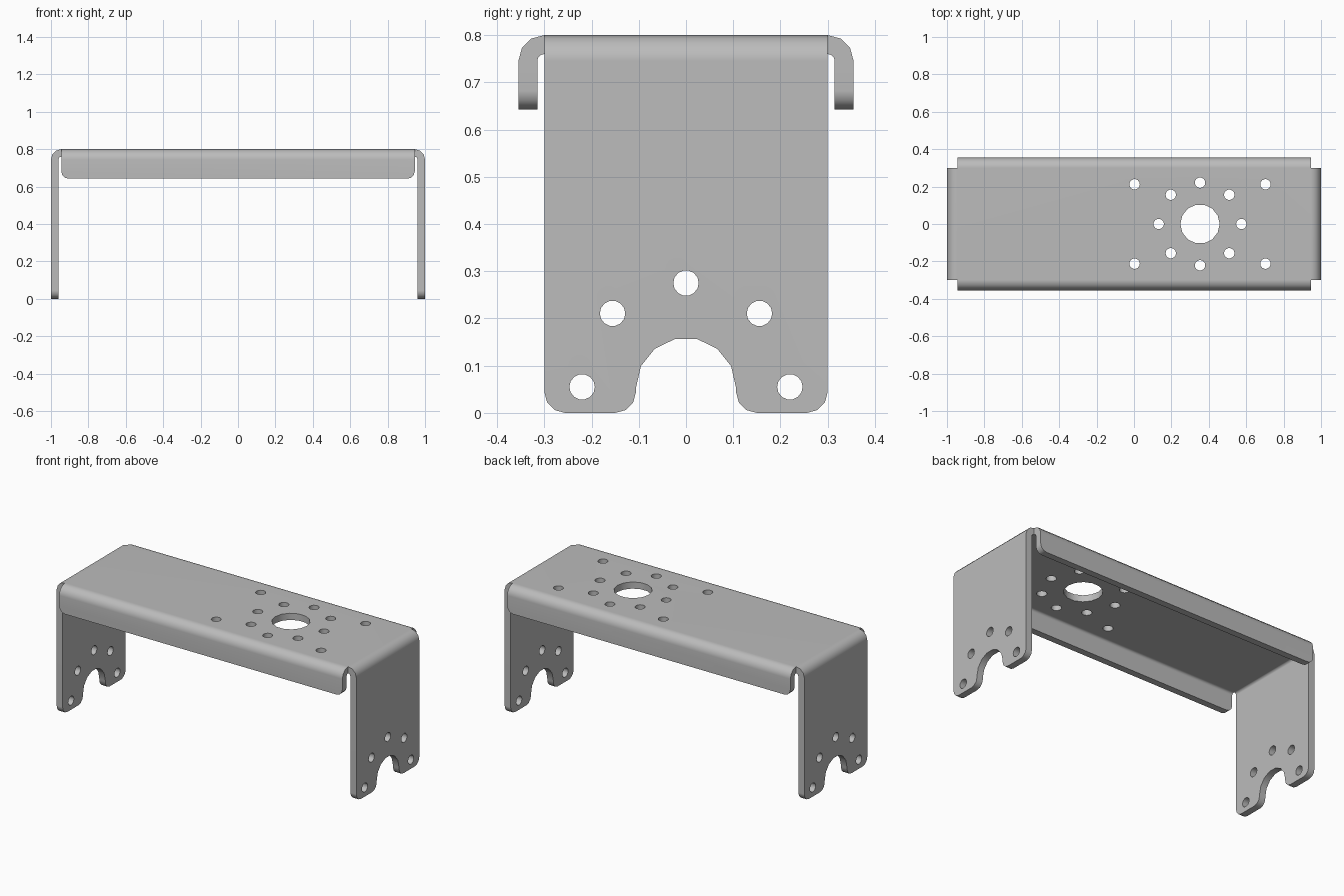
import bpy
import bmesh
from math import sin, cos, radians, pi
from mathutils import Vector

cube = bpy.data.objects.get("Cube")
if cube:
    bpy.data.objects.remove(cube, do_unlink=True)

# Sheet sizes
HEIGHT, THICK = 0.8, 0.04
BEND_IN, BEND_OUT = 0.015, 0.055
BEND_X, BEND_Y, BEND_Z = 0.945, 0.3, HEIGHT - BEND_OUT
LIP_Z = 0.642
FILLET = 0.044

steel = bpy.data.materials.new("plain grey steel")
steel.use_nodes = True
grey = (0.5, 0.5, 0.5, 1)
steel.diffuse_color = grey
steel.node_tree.nodes["Principled BSDF"].inputs["Base Color"].default_value = grey


def arc(u, v, r, start, end, n=3):
    angles = [radians(start + (end - start) * i / n) for i in range(n + 1)]
    return [(u + r * cos(a), v + r * sin(a)) for a in angles]


def mirrored(points):
    return [(-u, v) for u, v in reversed(points)]


def place(axis, u, v, w):
    """Profile point (u, v) at depth w along the given axis."""
    return Vector({"x": (w, u, v), "y": (u, w, v), "z": (u, v, w)}[axis])


def add_prism(bm, points, axis, low, high):
    rings = [[bm.verts.new(place(axis, u, v, w)) for u, v in points] for w in (low, high)]
    faces = [bm.faces.new(ring) for ring in rings]
    for i in range(len(points)):
        j = (i + 1) % len(points)
        faces.append(bm.faces.new((rings[0][i], rings[0][j], rings[1][j], rings[1][i])))
    bmesh.ops.recalc_face_normals(bm, faces=faces)


def finish(bm, name):
    mesh = bpy.data.meshes.new(name)
    bm.to_mesh(mesh)
    bm.free()
    mesh.materials.append(steel)
    obj = bpy.data.objects.new(name, mesh)
    bpy.context.collection.objects.link(obj)
    return obj


def combine(target, tool, operation):
    mod = target.modifiers.new(operation.lower(), "BOOLEAN")
    mod.operation, mod.solver, mod.object = operation, "EXACT", tool
    bpy.context.view_layer.objects.active = target
    bpy.ops.object.modifier_apply(modifier=mod.name)
    bpy.data.objects.remove(tool, do_unlink=True)


# Folded strip: deck with a leg at each end
outer = [(1, 0)] + arc(BEND_X, BEND_Z, BEND_OUT, 0, 90)
inner = [(1 - THICK, 0)] + arc(BEND_X, BEND_Z, BEND_IN, 0, 90)
bm = bmesh.new()
add_prism(bm, outer + mirrored(outer) + [(-u, v) for u, v in inner] + inner[::-1],
          "y", -0.5, 0.5)
bracket = finish(bm, "bracket")

# Trim the strip to its width, rounded feet and arched cutout
foot = [(BEND_Y, 0.9)]
foot += arc(BEND_Y - FILLET, FILLET, FILLET, 0, -90)
foot += arc(0.106 + FILLET, FILLET, FILLET, -90, -180)
arch = arc(0, 0.053, 0.106, 0, 180, 7)
bm = bmesh.new()
add_prism(bm, foot + arch + mirrored(foot), "x", -1.2, 1.2)
combine(bracket, finish(bm, "leg_outline"), "INTERSECT")

# Folded side lips with rounded lower corners
lip = arc(BEND_Y, BEND_Z, BEND_OUT, 90, 0)
lip += [(BEND_Y + BEND_OUT, LIP_Z), (BEND_Y + BEND_IN, LIP_Z)]
lip += arc(BEND_Y, BEND_Z, BEND_IN, 0, 90)
for name, profile in (("back_lip", lip), ("front_lip", mirrored(lip))):
    bm = bmesh.new()
    add_prism(bm, profile, "x", -BEND_X, BEND_X)
    corners = [e for e in bm.edges
               if all(abs(v.co.z - LIP_Z) < 1e-4 for v in e.verts)
               and abs(e.verts[0].co.x - e.verts[1].co.x) < 1e-4]
    bmesh.ops.bevel(bm, geom=corners, offset=0.04, offset_type="OFFSET",
                    segments=3, profile=0.5, affect="EDGES")
    combine(bracket, finish(bm, name), "UNION")

# Deck holes: large bore, ring of eight, and four outer mounting holes
BORE_X = 0.353
deck_holes = [(BORE_X, 0, 0.105)]
deck_holes += [(BORE_X + 0.221 * cos(i * pi / 4), 0.221 * sin(i * pi / 4), 0.028)
               for i in range(8)]
deck_holes += [(BORE_X + sx * 0.35, sy * 0.212, 0.028) for sx in (-1, 1) for sy in (-1, 1)]
bm = bmesh.new()
for x, y, r in deck_holes:
    add_prism(bm, arc(x, y, r, 0, 360, 14)[:-1], "z", 0.7, 0.9)
combine(bracket, finish(bm, "deck_hole_cutter"), "DIFFERENCE")

# Leg holes: five spaced around the arch, through both legs
bm = bmesh.new()
for i in range(5):
    a = i * pi / 4
    circle = arc(0.22 * cos(a), 0.055 + 0.22 * sin(a), 0.027, 0, 360, 14)[:-1]
    add_prism(bm, circle, "x", -1.2, 1.2)
combine(bracket, finish(bm, "leg_hole_cutter"), "DIFFERENCE")

# Smooth bends and holes, flat sheet faces
bpy.ops.object.select_all(action="DESELECT")
bracket.select_set(True)
bpy.context.view_layer.objects.active = bracket
bpy.ops.object.shade_smooth_by_angle(angle=radians(35))
weighted = bracket.modifiers.new("weighted_normals", "WEIGHTED_NORMAL")
weighted.keep_sharp = True
